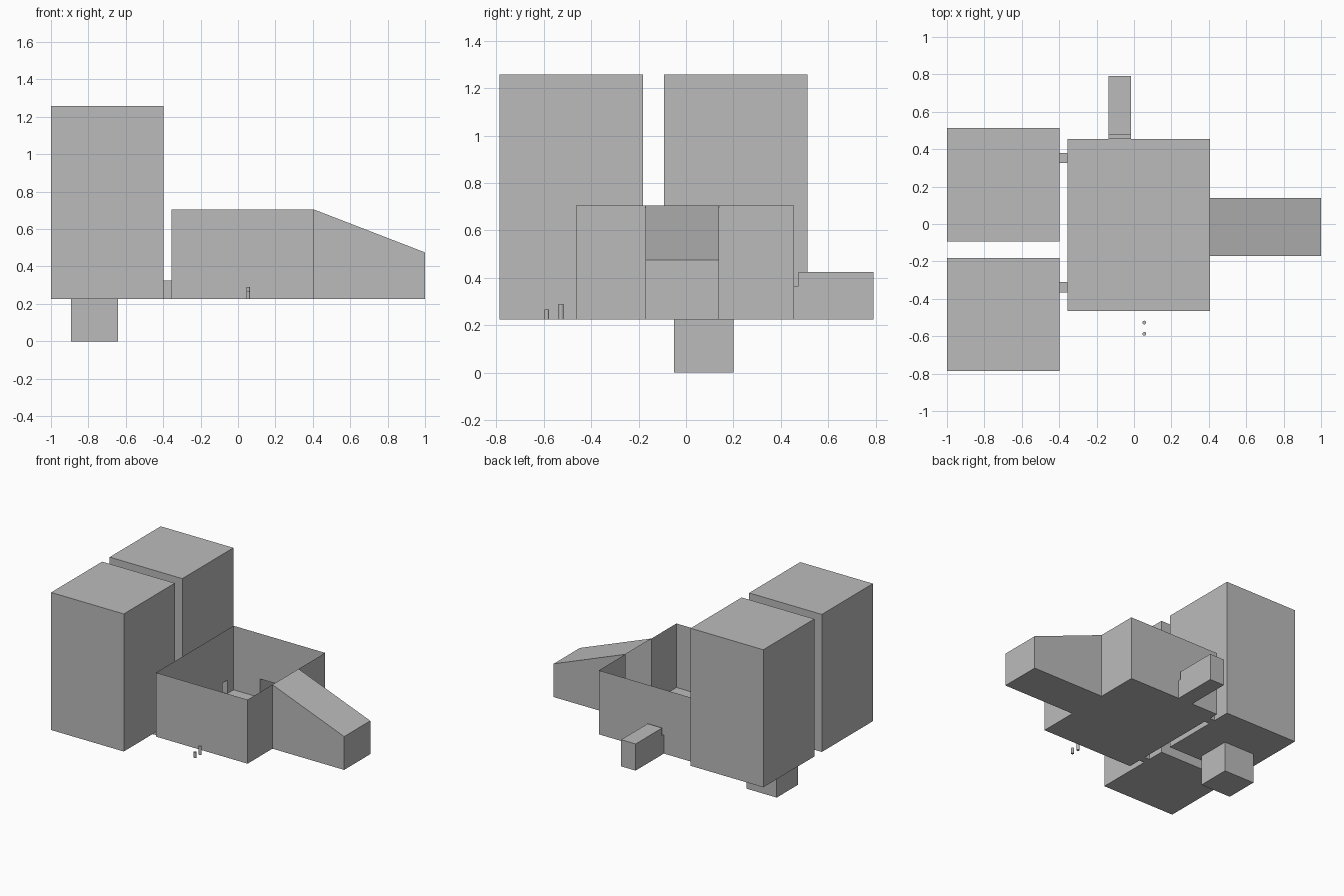
import bpy, bmesh
from mathutils import Vector

if "Cube" in bpy.data.objects:
    bpy.data.objects.remove(bpy.data.objects["Cube"])

mat = bpy.data.materials.new("light_grey")
mat.diffuse_color = (0.5, 0.5, 0.5, 1)
mat.use_nodes = True
mat.node_tree.nodes["Principled BSDF"].inputs["Base Color"].default_value = mat.diffuse_color

Z0 = 0.225  # ground floor level


def finish(name, bm):
    bmesh.ops.remove_doubles(bm, verts=bm.verts, dist=1e-5)
    mesh = bpy.data.meshes.new(name)
    bm.to_mesh(mesh)
    bm.free()
    mesh.materials.append(mat)
    obj = bpy.data.objects.new(name, mesh)
    bpy.context.collection.objects.link(obj)
    return obj


def face(bm, pts):
    bm.faces.new([bm.verts.new(p) for p in pts])


def wall(bm, a, b, z0, z1, doors):
    """Thin wall from a to b; doors are (start, end, top), start and end as distances from a."""
    a, b = Vector(a), Vector(b)
    d = (b - a).normalized()

    def at(t, z):
        p = a + d * t
        return (p.x, p.y, z)

    length, start, pts = (b - a).length, 0, [at(0, z0)]
    for s, e, top in sorted(doors):
        if top >= z1:  # full-height gap splits the wall
            face(bm, pts + [at(s, z0), at(s, z1), at(start, z1)])
            start, pts = e, [at(e, z0)]
        else:
            pts += [at(s, z0), at(s, top), at(e, top), at(e, z0)]
    face(bm, pts + [at(length, z0), at(length, z1), at(start, z1)])


def room(name, x, y, z, doors={}, skip=()):
    """Thin-walled box with door openings and optional missing sides."""
    bm = bmesh.new()
    c = [(x[0], y[0]), (x[1], y[0]), (x[1], y[1]), (x[0], y[1])]
    for i, side in enumerate(("front", "right", "back", "left")):
        if side not in skip:
            wall(bm, c[i], c[(i + 1) % 4], z[0], z[1], doors.get(side, []))
    if "top" not in skip:
        face(bm, [(*p, z[1]) for p in c])
    if "bottom" not in skip:
        face(bm, [(*p, z[0]) for p in reversed(c)])
    return finish(name, bm)


def extrude(name, profile, place, lo, hi, open_edge):
    """Thin shell from a profile, leaving one profile edge open."""
    bm = bmesh.new()
    n = len(profile)
    face(bm, [place(p, lo) for p in profile])
    face(bm, [place(p, hi) for p in reversed(profile)])
    for i in range(n):
        if i != open_edge:
            p, q = profile[i], profile[(i + 1) % n]
            face(bm, [place(q, lo), place(p, lo), place(p, hi), place(q, hi)])
    return finish(name, bm)


# open-topped main hall with doorways to each neighbour
room("main_hall", (-0.355, 0.405), (-0.465, 0.455), (Z0, 0.705),
     {"left": [(0.075, 0.13, 0.325), (0.765, 0.82, 0.325)],
      "right": [(0.295, 0.605, 0.705)],
      "back": [(0.42, 0.54, 0.365)]}, ("top",))

# two tall blocks, each joined to the hall by a short passage
for tag, y0, door in (("front", -0.787, -0.365), ("back", -0.093, 0.325)):
    room(tag + "_tall_block", (-1, -0.397), (y0, y0 + 0.605), (Z0, 1.257),
         {"right": [(door - y0, door - y0 + 0.055, 0.325)]})
    room(tag + "_passage", (-0.397, -0.355), (door, door + 0.055), (Z0, 0.325),
         skip=("left", "right"))

# sloping wing on the right, open to the hall
extrude("sloping_wing", [(0.405, Z0), (1, Z0), (1, 0.475), (0.405, 0.705)],
        lambda p, t: (p[0], t, p[1]), -0.17, 0.14, 3)

# rear annex with a low neck at the hall
extrude("rear_annex", [(0.79, Z0), (0.455, Z0), (0.455, 0.365), (0.475, 0.365),
                       (0.475, 0.425), (0.79, 0.425)],
        lambda p, t: (t, p[0], p[1]), -0.135, -0.015, 1)

# basement box under the back block
room("basement_box", (-0.893, -0.641), (-0.05, 0.2), (0, Z0), skip=("top",))

# two small standing posts in front of the hall
for name, y, h in (("tall_post", -0.527, 0.065), ("short_post", -0.587, 0.042)):
    bm = bmesh.new()
    bmesh.ops.create_cone(bm, cap_ends=True, segments=12, radius1=0.01,
                          radius2=0.01, depth=h)
    bmesh.ops.translate(bm, verts=bm.verts, vec=(0.055, y, Z0 + h / 2))
    finish(name, bm)
